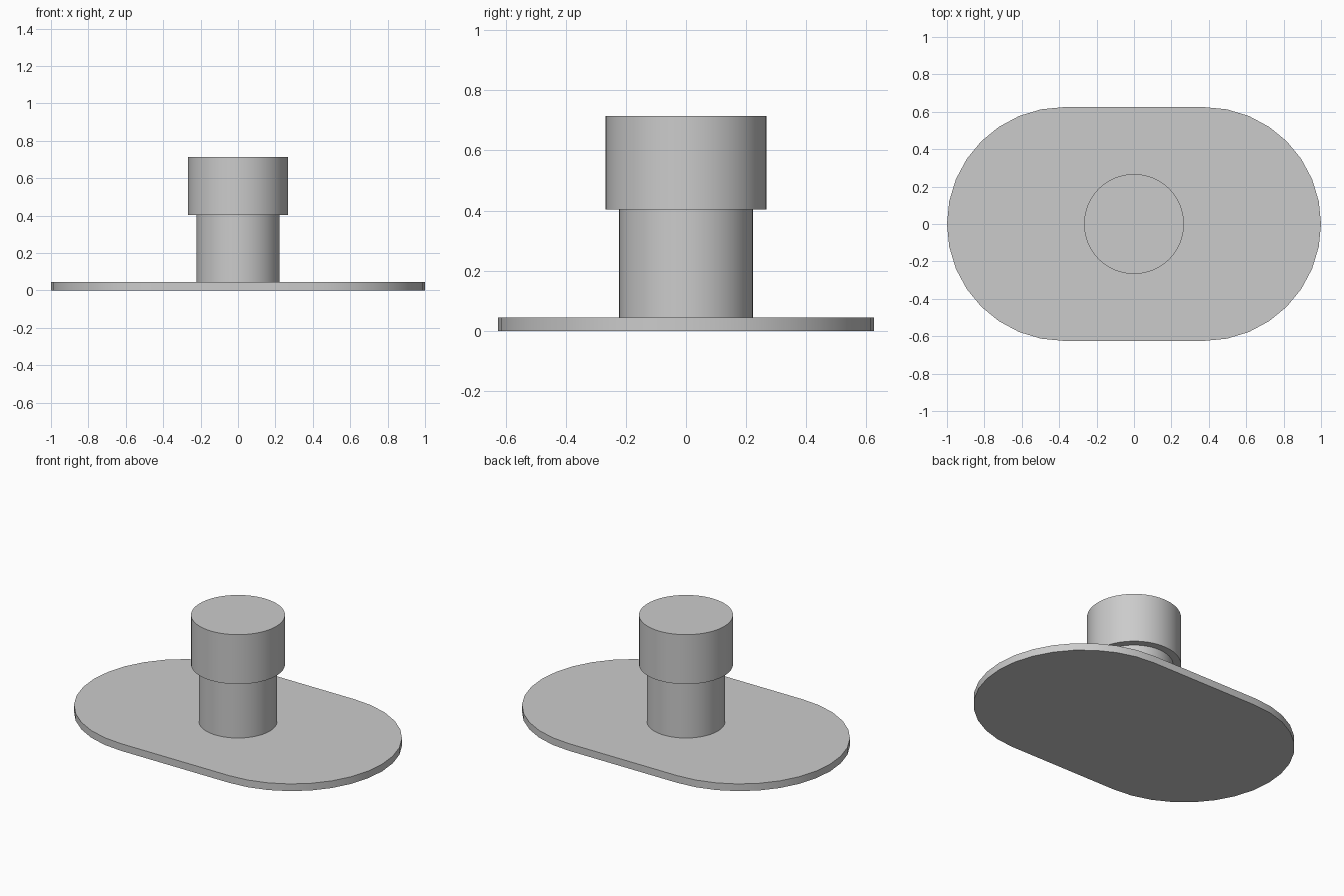
import bpy
import bmesh
from math import cos, sin, pi, radians

cube = bpy.data.objects.get("Cube")
if cube:
    bpy.data.objects.remove(cube, do_unlink=True)

# One plain grey for every part
grey = bpy.data.materials.new("plain grey")
grey.use_nodes = True
colour = (0.6, 0.6, 0.6, 1)
grey.diffuse_color = colour
grey.node_tree.nodes["Principled BSDF"].inputs["Base Color"].default_value = colour


def prism(name, outline, bottom, top):
    """Extrude a flat outline upwards into a closed solid."""
    bm = bmesh.new()
    face = bm.faces.new([bm.verts.new((x, y, bottom)) for x, y in outline])
    extruded = bmesh.ops.extrude_face_region(bm, geom=[face], use_keep_orig=True)
    verts = [g for g in extruded["geom"] if isinstance(g, bmesh.types.BMVert)]
    bmesh.ops.translate(bm, verts=verts, vec=(0, 0, top - bottom))
    bmesh.ops.recalc_face_normals(bm, faces=bm.faces)
    mesh = bpy.data.meshes.new(name)
    bm.to_mesh(mesh)
    bm.free()
    mesh.materials.append(grey)
    obj = bpy.data.objects.new(name, mesh)
    bpy.context.collection.objects.link(obj)
    bpy.ops.object.select_all(action="DESELECT")
    obj.select_set(True)
    bpy.context.view_layer.objects.active = obj
    bpy.ops.object.shade_smooth_by_angle(angle=radians(30))


def arc(cx, radius, start, sweep, steps):
    return [(cx + radius * cos(start + sweep * i / steps),
             radius * sin(start + sweep * i / steps)) for i in range(steps + 1)]


def circle(radius, steps=64):
    return arc(0, radius, 0, 2 * pi, steps)[:-1]


# Base plate with two half-round ends
end_radius = 0.625
offset = 1 - end_radius
plate = (arc(offset, end_radius, -pi / 2, pi, 16)
         + arc(-offset, end_radius, pi / 2, pi, 16))
prism("base_plate", plate, 0, 0.045)

# Stem and wider cap
prism("stem", circle(0.222), 0.045, 0.404)
prism("cap", circle(0.267), 0.404, 0.714)
